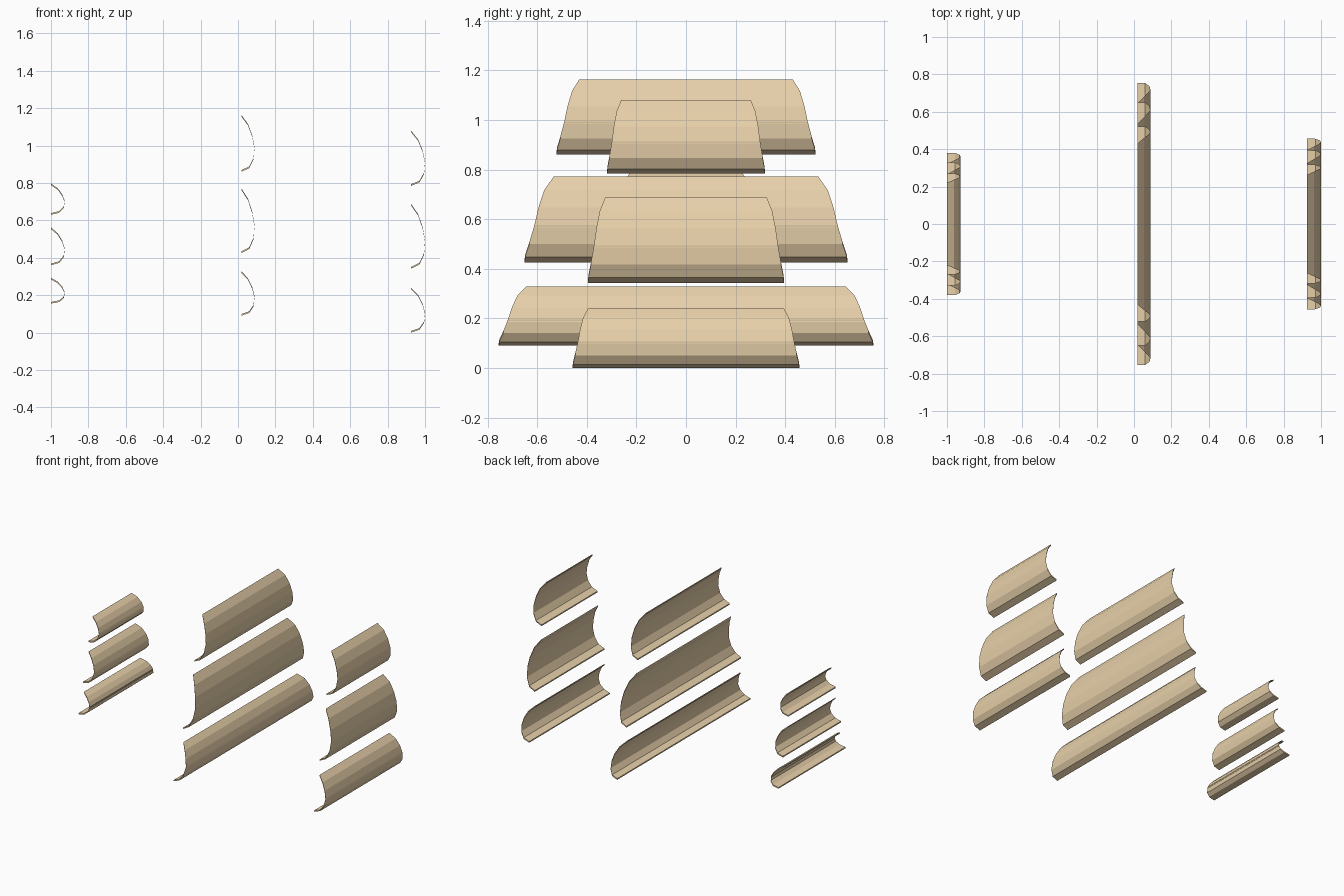
import bpy
import bmesh

if "Cube" in bpy.data.objects:
    bpy.data.objects.remove(bpy.data.objects["Cube"])

canvas = bpy.data.materials.new("canvas")
canvas.diffuse_color = (0.80, 0.63, 0.40, 1)
canvas.use_nodes = True
canvas.node_tree.nodes["Principled BSDF"].inputs["Base Color"].default_value = canvas.diffuse_color

# Sail cross-section: bulge forward, height and flare, each from 0 to 1
PROFILE = [(0, 1, 0), (0.5, 0.84, 0.32), (0.83, 0.63, 0.52), (1, 0.42, 0.66),
           (0.93, 0.22, 0.83), (0.6, 0.065, 0.98), (0, 0, 1)]
THICK = 0.009


def sail(name, x, depth, z0, z1, top_half, bottom_half):
    bm = bmesh.new()
    rows = []
    for bulge, h, flare in PROFILE:
        px = x + bulge * depth
        pz = z0 + h * (z1 - z0 - THICK)
        w = top_half + flare * (bottom_half - top_half)
        rows.append([bm.verts.new((px, y, pz + dz))
                     for y, dz in ((-w, 0), (w, 0), (w, THICK), (-w, THICK))])
    # Cloth strips between neighbouring rows, then the two hems
    for a, b in zip(rows, rows[1:]):
        for i in range(4):
            j = (i + 1) % 4
            bm.faces.new((a[i], a[j], b[j], b[i]))
    bm.faces.new(rows[0])
    bm.faces.new(rows[-1])
    bmesh.ops.recalc_face_normals(bm, faces=bm.faces)
    mesh = bpy.data.meshes.new(name)
    bm.to_mesh(mesh)
    bm.free()
    mesh.materials.append(canvas)
    bpy.context.collection.objects.link(bpy.data.objects.new(name, mesh))


# Each mast: rear x, bulge depth, then (bottom z, top z, top and bottom half width)
MASTS = {
    "rear": (-1.0, 0.073, [(0.155, 0.293, 0.32, 0.38),
                           (0.36, 0.562, 0.265, 0.33),
                           (0.63, 0.797, 0.22, 0.27)]),
    "middle": (0.018, 0.07, [(0.09, 0.328, 0.645, 0.755),
                             (0.425, 0.771, 0.534, 0.651),
                             (0.86, 1.164, 0.43, 0.522)]),
    "front": (0.925, 0.075, [(0.0, 0.24, 0.395, 0.457),
                             (0.342, 0.689, 0.325, 0.395),
                             (0.784, 1.08, 0.262, 0.318)]),
}
for mast, (x, depth, sails) in MASTS.items():
    for level, dims in zip(("lower", "mid", "upper"), sails):
        sail(f"{mast}_{level}_sail", x, depth, *dims)
